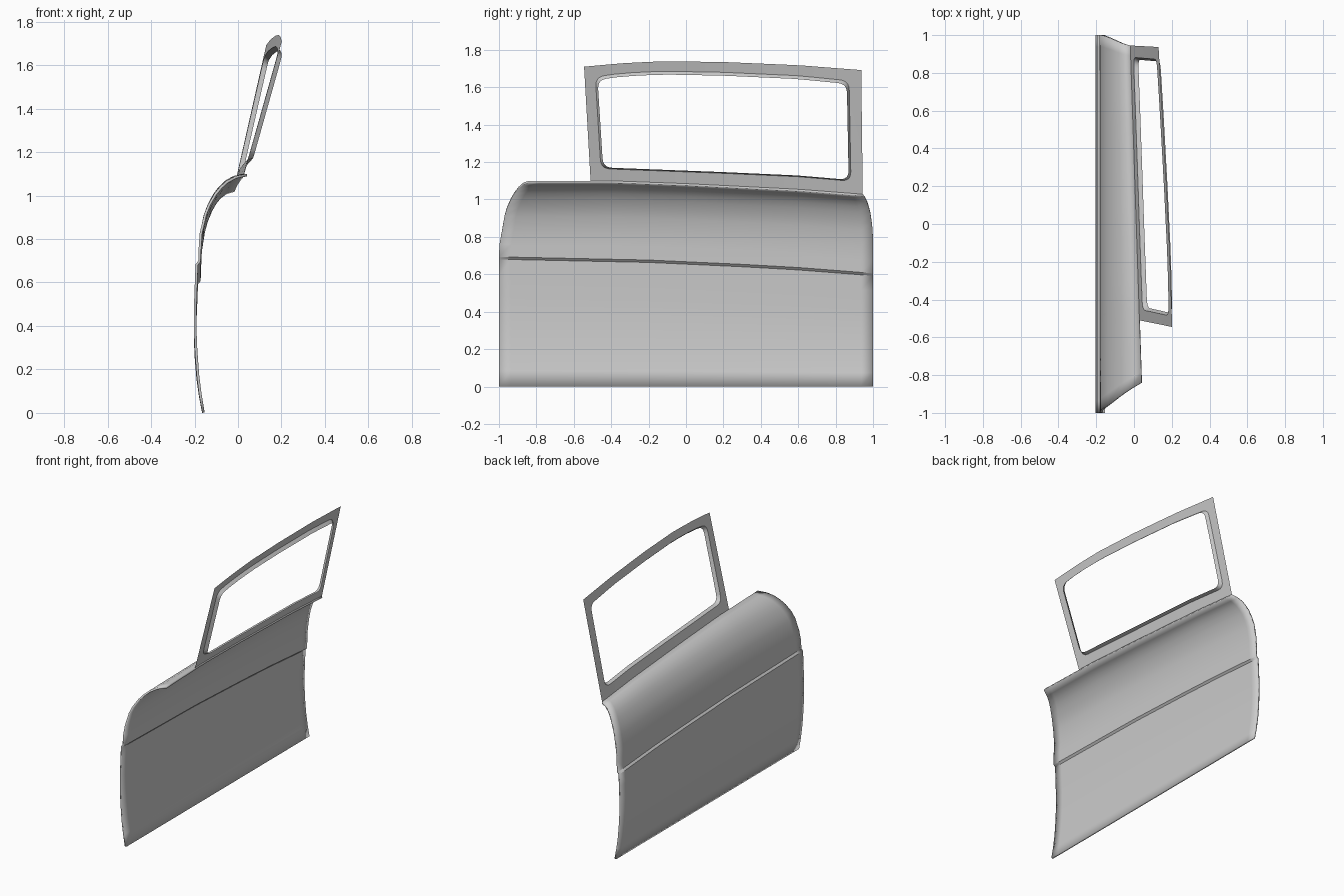
import bpy, bmesh, math

if "Cube" in bpy.data.objects:
    bpy.data.objects.remove(bpy.data.objects["Cube"])


def interp(pts, v):
    """Piecewise linear lookup in a list of (key, value)."""
    if v <= pts[0][0]:
        return pts[0][1]
    for (a, p), (b, q) in zip(pts, pts[1:]):
        if v <= b:
            return p + (q - p) * (v - a) / (b - a)
    return pts[-1][1]


CREASE = [(-1, .685), (-.2, .668), (.3, .645), (.6, .628), (1, .597)]
BELT = [(-.84, 1.1), (-.4, 1.1), (0, 1.085), (.6, 1.055), (.95, 1.028)]


def belt_x(y):
    return .04 - .0335 * (y + .84)


def finish(bm, name, angle):
    bmesh.ops.remove_doubles(bm, verts=bm.verts, dist=1e-5)
    me = bpy.data.meshes.new(name)
    bm.to_mesh(me)
    bm.free()
    ob = bpy.data.objects.new(name, me)
    bpy.context.collection.objects.link(ob)
    bpy.ops.object.select_all(action='DESELECT')
    ob.select_set(True)
    bpy.context.view_layer.objects.active = ob
    bpy.ops.object.shade_smooth_by_angle(angle=math.radians(angle))
    return ob


def skin(rows, closed=False):
    """Bridge successive rows of points with quads."""
    bm = bmesh.new()
    vs = [[bm.verts.new(p) for p in r] for r in rows]
    n = len(rows[0])
    for a, b in zip(vs, vs[1:]):
        for i in range(n if closed else n - 1):
            j = (i + 1) % n
            bm.faces.new((a[i], a[j], b[j], b[i]))
    return bm


# Door skin: lower panel, stepped crease, curved shoulder
ys = [-1 + 2 * i / 32 for i in range(33)]
rows = []
for x, f in [(-.165, 0), (-.179, .12), (-.191, .26), (-.199, .42), (-.203, .56),
             (-.203, .7), (-.199, .86), (-.195, 1)]:
    rows.append([(x, y, f * interp(CREASE, y)) for y in ys])
# shoulder: x fraction, z fraction, front end y, rear end y
for u, v, y0, y1 in [(0, 0, -1, 1), (0.01, .16, -.997, 1), (.03, .32, -.985, 1),
                     (.12, .54, -.97, .998), (.2, .65, -.957, .993), (.33, .775, -.935, .985),
                     (.45, .855, -.915, .976), (.58, .92, -.895, .967),
                     (.77, .975, -.869, .955), (1, 1, -.84, .945)]:
    row = []
    for y in ys:
        y = y0 + (y1 - y0) * (y + 1) / 2
        z0, z1, x0 = interp(CREASE, y) + .013, interp(BELT, y), -.183
        row.append((x0 + (belt_x(y) - x0) * u, y, z0 + (z1 - z0) * v))
    rows.append(row)
panel = finish(skin(rows), "door_panel", 35)
mod = panel.modifiers.new("sheet_thickness", 'SOLIDIFY')
mod.thickness = .012
mod.offset = 1 if panel.data.polygons[0].normal.x > 0 else -1


# Window frame
def sheet(y, z, out=0):
    t = (y + .5) / 1.45
    x = belt_x(y) + (.28 - .055 * t) * (z - interp(BELT, y))
    return (x + out, y, z - .25 * out)


def ring(bottom, top, r, n=14, k=5):
    """Four-sided loop in (y, z) with rounded corners."""
    def side(pts):
        return [(a, interp(pts, a)) for a in
                [pts[0][0] + (pts[-1][0] - pts[0][0]) * i / n for i in range(n + 1)]]
    b, t = side(bottom), side(top)[::-1]
    sides = [b, [b[-1], t[0]], t, [t[-1], b[0]]]

    def toward(p, q):
        d = math.dist(p, q)
        return tuple(c + (e - c) * r / d for c, e in zip(p, q))
    loop = []
    for i, s in enumerate(sides):
        nxt = sides[(i + 1) % 4]
        loop += s[1:-1]
        c = s[-1]
        a, d = toward(c, s[-2]), toward(c, nxt[1])
        for m in range(k + 1):
            w = m / k
            loop.append(tuple((1 - w) ** 2 * p + 2 * w * (1 - w) * o + w * w * q
                              for p, o, q in zip(a, c, d)))
    return loop


outer = ring([(-.51, 1.1), (-.4, 1.1), (0, 1.085), (.6, 1.055), (.945, 1.028)],
             [(-.545, 1.71), (-.35, 1.728), (-.13, 1.739), (.2, 1.735), (.6, 1.718), (.937, 1.692)], 0)
inner = ring([(-.455, 1.165), (.2, 1.14), (.6, 1.122), (.882, 1.098)],
             [(-.485, 1.655), (-.35, 1.675), (-.13, 1.686), (.2, 1.68), (.6, 1.662), (.872, 1.635)], .05)
lip = []
for y, z in inner:
    zc = 1.405 - .033 * (y - .2)
    lip.append((.2 + (y - .2) * .982, zc + (z - zc) * .955))
frame = [[sheet(*p) for p in outer], [sheet(*p) for p in inner],
         [sheet(*p, out=.022) for p in lip]]
finish(skin(frame, True), "window_frame", 30)
